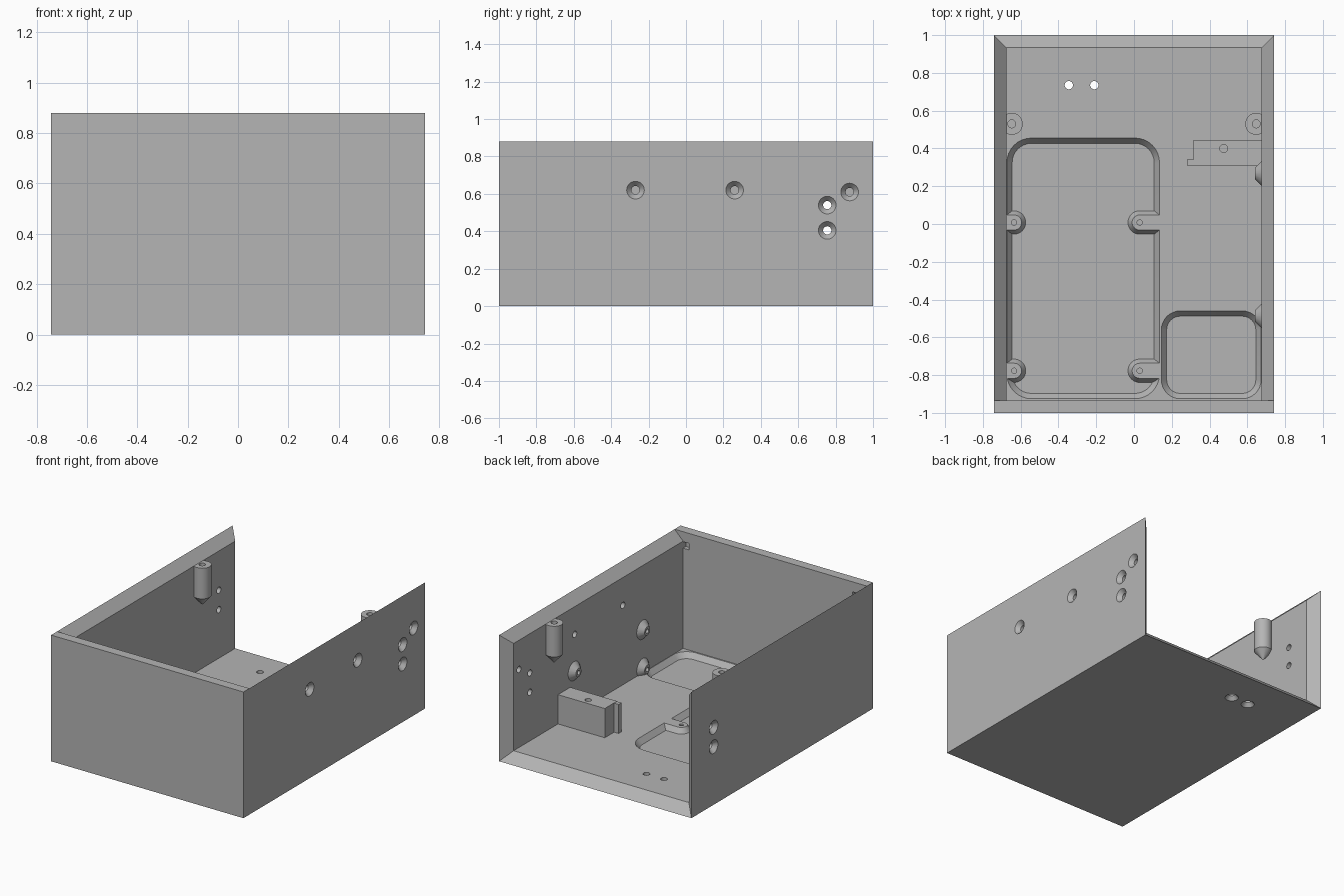
import bpy, bmesh
from math import cos, sin, pi
from mathutils import Vector

cube = bpy.data.objects.get("Cube")
if cube:
    bpy.data.objects.remove(cube)

# One plain grey for the whole housing
GREY = (0.46, 0.46, 0.46, 1)
mat = bpy.data.materials.new("plain grey")
mat.use_nodes = True
mat.diffuse_color = GREY
mat.node_tree.nodes["Principled BSDF"].inputs["Base Color"].default_value = GREY

W, L, H, T = 0.742, 1.0, 0.88, 0.066   # half width, half length, height, thickness
IN_X, IN_Y = W - T, L - T
POCKET_Z = 0.03


def hull(name, points):
    """Convex solid around a set of points."""
    bm = bmesh.new()
    for p in points:
        bm.verts.new(p)
    res = bmesh.ops.convex_hull(bm, input=bm.verts)
    junk = {g for g in res["geom_interior"] + res["geom_unused"]
            if isinstance(g, bmesh.types.BMVert)}
    bmesh.ops.delete(bm, geom=list(junk), context='VERTS')
    bmesh.ops.dissolve_limit(bm, angle_limit=0.002, verts=bm.verts, edges=bm.edges)
    bmesh.ops.recalc_face_normals(bm, faces=bm.faces)
    mesh = bpy.data.meshes.new(name)
    bm.to_mesh(mesh)
    bm.free()
    mesh.materials.append(mat)
    obj = bpy.data.objects.new(name, mesh)
    bpy.context.collection.objects.link(obj)
    return obj


def box(name, lo, hi):
    return hull(name, [(x, y, z) for x in (lo[0], hi[0])
                       for y in (lo[1], hi[1]) for z in (lo[2], hi[2])])


def ring(centre, r, axis='Z', n=32):
    c = Vector(centre)
    pts = []
    for i in range(n):
        a, b = r * cos(2 * pi * i / n), r * sin(2 * pi * i / n)
        pts.append(c + Vector((a, b, 0) if axis == 'Z' else (0, a, b)))
    return pts


def turned(name, sections, axis='Z'):
    """Convex round solid through (centre, radius) sections."""
    return hull(name, [p for c, r in sections for p in ring(c, r, axis)])


def cut(obj, cutter):
    mod = obj.modifiers.new(cutter.name, 'BOOLEAN')
    mod.operation, mod.solver, mod.object = 'DIFFERENCE', 'EXACT', cutter
    cutter.hide_render = True
    cutter.hide_viewport = True
    cutter.hide_set(True)
    cutters.append(cutter)


cutters, parts = [], []

# Floor and side walls with mitred free edges
floor = hull("floor", [(s * W, y, 0) for s in (-1, 1) for y in (-IN_Y, L)] +
             [(s * IN_X, y, T) for s in (-1, 1) for y in (-IN_Y, IN_Y)])
walls = {}
for side, s in (("left", 1), ("right", -1)):
    walls[s] = hull(side + "_wall",
                    [(s * W, y, z) for y in (-IN_Y, L) for z in (0, H)] +
                    [(s * IN_X, y, z) for y in (-IN_Y, IN_Y) for z in (T, H - T)])
front = box("front_wall", (-W, -L, 0), (W, -IN_Y, H))
parts += [floor, front, *walls.values()]

# Small catch recesses in the upper inner corners of the front wall
for s in (-1, 1):
    xs = sorted((s * 0.63, s * IN_X))
    cut(front, box("catch_recess", (xs[0], -0.965, 0.765), (xs[1], -0.9, 0.81)))

# Countersunk screw holes through the walls
both = [(0.755, 0.54), (0.755, 0.405)]
for s, holes in ((1, both + [(-0.27, 0.62), (0.26, 0.62), (0.875, 0.61)]), (-1, both)):
    for y, z in holes:
        cut(walls[s], turned("countersink", [((s * (W + 0.001), y, z), 0.048),
                                             ((s * (W - 0.028), y, z), 0.022)], 'X'))
        cut(walls[s], turned("screw_bore", [((s * 0.8, y, z), 0.022),
                                            ((s * 0.6, y, z), 0.022)], 'X'))

# Countersunk holes through the floor
for x in (-0.345, -0.21):
    cut(floor, turned("floor_countersink", [((x, 0.735, -0.001), 0.044),
                                            ((x, 0.735, 0.026), 0.022)]))
    cut(floor, turned("floor_bore", [((x, 0.735, -0.1), 0.022),
                                     ((x, 0.735, 0.2), 0.022)]))


# Rounded pockets with sloping sides
def pocket(name, x0, x1, y0, y1, r, slope=0.028):
    pts = []
    for z, rad in ((POCKET_Z, r - slope), (T, r), (0.1, r)):
        for x in (x0 + r, x1 - r):
            for y in (y0 + r, y1 - r):
                pts += ring((x, y, z), rad)
    cut(floor, hull(name, pts))


pocket("board_pocket", -0.673, 0.135, -0.925, 0.455, 0.13)
pocket("small_pocket", 0.145, 0.673, -0.925, -0.46, 0.1)

# Tapered mounting tabs standing in the large pocket
for x, wall_x in ((-0.635, -0.675), (0.03, 0.136)):
    for y in (0.008, -0.777):
        pts = []
        for z, r in ((POCKET_Z - 0.01, 0.068), (T, 0.04)):
            s = 1 if wall_x > x else -1
            pts += [p for p in ring((x, y, z), r) if (p.x - x) * s < 0.001]
            pts += [(wall_x, y + r, z), (wall_x, y - r, z)]
        tab = hull("mounting_tab", pts)
        cut(tab, turned("tab_hole", [((x, y, 0.035), 0.014), ((x, y, 0.1), 0.014)]))
        parts.append(tab)

# Hanging screw posts on both side walls
for s in (-1, 1):
    x, y = s * 0.647, 0.53
    post = turned("screw_post", [((x, y, H - T), 0.058), ((x, y, 0.6), 0.058),
                                 ((x, y, 0.535), 0.002)])
    cut(post, turned("post_hole", [((x, y, 0.65), 0.021), ((x, y, 0.9), 0.021)]))
    parts.append(post)

# Cone bosses on the inside of the left wall
for y, z in ((0.268, 0.367), (-0.488, 0.367), (-0.488, 0.1)):
    boss = turned("cone_boss", [((IN_X + 0.004, y, z), 0.07),
                                ((0.64, y, z), 0.03)], 'X')
    cut(boss, turned("boss_hole", [((0.66, y, z), 0.015), ((0.6, y, z), 0.015)], 'X'))
    parts.append(boss)

# Support block with a small end rib
block = box("support_block", (0.315, 0.31, T - 0.01), (IN_X + 0.01, 0.445, 0.27))
cut(block, turned("block_hole", [((0.475, 0.4, 0.15), 0.021), ((0.475, 0.4, 0.4), 0.021)]))
parts.append(block)
parts.append(box("block_rib", (0.28, 0.31, T - 0.01), (0.315, 0.342, 0.268)))

# Apply the cuts, drop the cutters and shade round faces smoothly
bpy.context.view_layer.update()
graph = bpy.context.evaluated_depsgraph_get()
baked = [(p, bpy.data.meshes.new_from_object(p.evaluated_get(graph))) for p in parts]
for part, mesh in baked:
    part.modifiers.clear()
    part.data = mesh
for c in cutters:
    bpy.data.objects.remove(c)
bpy.ops.object.select_all(action='DESELECT')
for part in parts:
    part.select_set(True)
bpy.context.view_layer.objects.active = floor
bpy.ops.object.shade_smooth_by_angle(angle=0.5)
